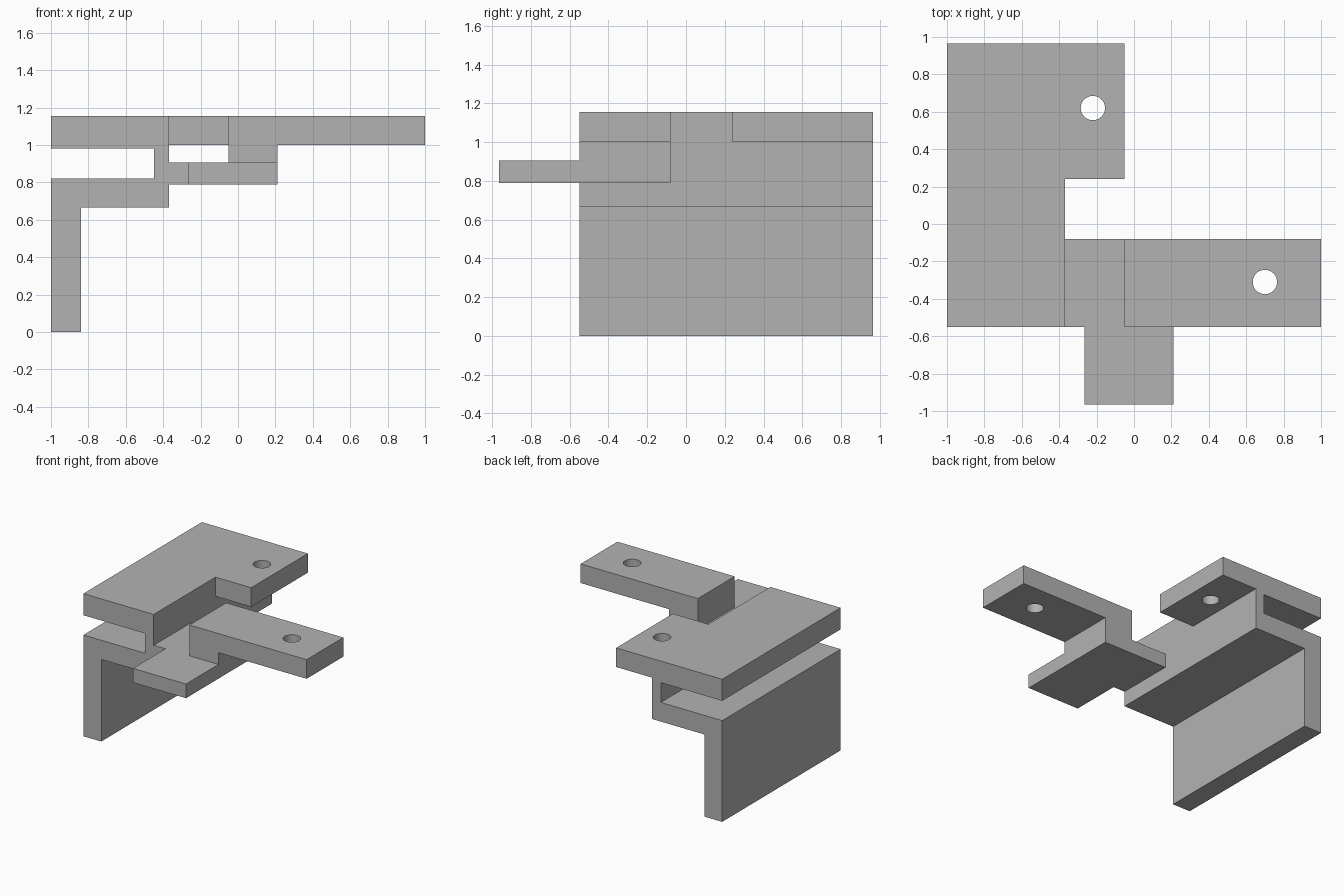
import bpy, bmesh
from mathutils import Vector

cube = bpy.data.objects.get("Cube")
if cube:
    bpy.data.objects.remove(cube, do_unlink=True)

grey = bpy.data.materials.new("plain_grey")
grey.use_nodes = True
colour = (0.45, 0.45, 0.45, 1)
grey.diffuse_color = colour
grey.node_tree.nodes["Principled BSDF"].inputs["Base Color"].default_value = colour

FRONT, BACK = -0.55, 0.965
TOP, UNDER = 1.155, 1.0


def extrude(name, points, move):
    """Closed solid from a flat outline swept along a vector."""
    bm = bmesh.new()
    face = bm.faces.new([bm.verts.new(p) for p in points])
    swept = bmesh.ops.extrude_face_region(bm, geom=[face], use_keep_orig=True)
    verts = [g for g in swept["geom"] if isinstance(g, bmesh.types.BMVert)]
    bmesh.ops.translate(bm, verts=verts, vec=Vector(move))
    bmesh.ops.recalc_face_normals(bm, faces=bm.faces)
    mesh = bpy.data.meshes.new(name)
    bm.to_mesh(mesh)
    bm.free()
    mesh.materials.append(grey)
    obj = bpy.data.objects.new(name, mesh)
    bpy.context.collection.objects.link(obj)
    return obj


def side_profile(name, outline, y0, y1):
    return extrude(name, [(x, y0, z) for x, z in outline], (0, y1 - y0, 0))


def box(name, x0, x1, y0, y1, z0, z1):
    return side_profile(name, [(x0, z0), (x1, z0), (x1, z1), (x0, z1)], y0, y1)


def combine(target, other, operation):
    mod = target.modifiers.new(operation.lower(), 'BOOLEAN')
    mod.operation, mod.solver, mod.object = operation, 'EXACT', other
    bpy.context.view_layer.objects.active = target
    bpy.ops.object.modifier_apply(modifier=mod.name)
    bpy.data.objects.remove(other, do_unlink=True)


# Main channel: leg, shelf, web and top plate in one section
bracket = side_profile("slotted_bracket", [
    (-1, 0), (-0.84, 0), (-0.84, 0.665), (-0.37, 0.665), (-0.37, TOP), (-1, TOP),
    (-1, 0.98), (-0.45, 0.98), (-0.45, 0.82), (-1, 0.82)], FRONT, BACK)

# Rear tab, stepped arm and front tongue overlap the channel and merge with it
combine(bracket, box("rear_tab", -0.4, -0.05, 0.24, BACK, UNDER, TOP), 'UNION')
arm = side_profile("stepped_arm", [
    (-0.4, 0.79), (0.21, 0.79), (0.21, UNDER), (1, UNDER), (1, TOP),
    (-0.05, TOP), (-0.05, 0.905), (-0.4, 0.905)], FRONT, -0.08)
combine(arm, box("front_tongue", -0.265, 0.21, -0.965, -0.5, 0.79, 0.905), 'UNION')
combine(bracket, arm, 'UNION')

# Round bolt holes through the tab and the arm
for x, y in ((-0.22, 0.62), (0.7, -0.31)):
    bpy.ops.mesh.primitive_cylinder_add(vertices=40, radius=0.065, depth=0.3,
                                        location=(x, y, 1.08))
    cutter = bpy.context.object
    cutter.hide_render = True
    cutter.data.materials.append(grey)
    combine(bracket, cutter, 'DIFFERENCE')

# Smooth hole walls, sharp edges everywhere else
bpy.ops.object.select_all(action='DESELECT')
bracket.select_set(True)
bpy.context.view_layer.objects.active = bracket
bpy.ops.object.shade_smooth_by_angle(angle=0.5)
